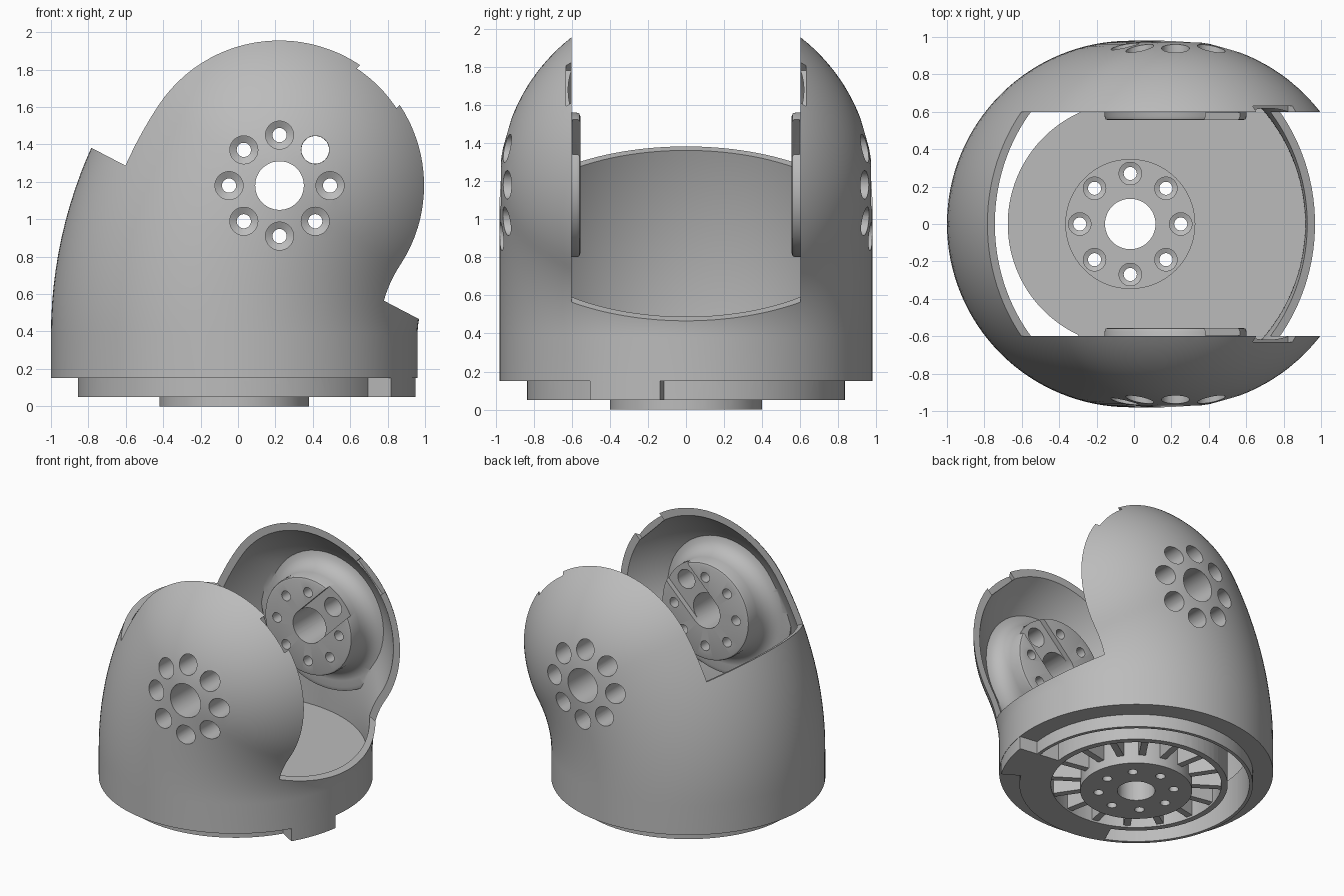
import bpy, bmesh
from math import sin, cos, pi, radians
from mathutils import Matrix, Vector

cube = bpy.data.objects.get("Cube")
if cube:
    bpy.data.objects.remove(cube, do_unlink=True)

AX = -0.02                      # base axis
RADIUS, WALL = 0.98, 0.045      # tube radius and wall thickness
BEND, TILT, BEND_Z = 1.455, radians(33.4), 0.38
HUB = Vector((0.222, 0, 1.18))  # joint centre
FLOOR = 0.36
BOLTS = [i * pi / 4 for i in range(8)]

grey = bpy.data.materials.new("satin_grey")
grey.use_nodes = True
COLOUR = (0.5, 0.5, 0.5, 1)
grey.diffuse_color = COLOUR
grey.node_tree.nodes["Principled BSDF"].inputs["Base Color"].default_value = COLOUR


def finish(bm, name):
    bmesh.ops.recalc_face_normals(bm, faces=bm.faces)
    mesh = bpy.data.meshes.new(name)
    bm.to_mesh(mesh)
    bm.free()
    mesh.materials.append(grey)
    obj = bpy.data.objects.new(name, mesh)
    bpy.context.collection.objects.link(obj)
    return obj


def combine(target, tool, mode):
    """Apply a boolean, with a second solver if the first leaves the mesh as it was."""
    bpy.context.view_layer.objects.active = target
    before = len(target.data.vertices)
    for solver in ('MANIFOLD', 'EXACT'):
        mod = target.modifiers.new(mode, 'BOOLEAN')
        mod.operation, mod.object, mod.solver = mode, tool, solver
        try:
            bpy.ops.object.modifier_apply(modifier=mod.name)
        except RuntimeError:
            target.modifiers.clear()
        if len(target.data.vertices) != before:
            break
    bpy.data.objects.remove(tool, do_unlink=True)


def bridge(bm, rings):
    """Skin closed rings; a ring of one vertex is a pole."""
    for a, b in zip(rings, rings[1:]):
        n = max(len(a), len(b))
        for i in range(n):
            j = (i + 1) % n
            quad = [a[i % len(a)], a[j % len(a)], b[j % len(b)], b[i % len(b)]]
            bm.faces.new(list(dict.fromkeys(quad)))


def lathe(bm, profile, place, n=48):
    rings = []
    for r, h in profile:
        pts = [(r * cos(2 * pi * i / n), r * sin(2 * pi * i / n), h) for i in range(n)]
        rings.append([bm.verts.new(place @ Vector(p)) for p in (pts if r else pts[:1])])
    bridge(bm, rings)


def cylinder(bm, r, z0, z1, place, n=48):
    lathe(bm, [(0, z0), (r, z0), (r, z1), (0, z1)], place, n)


def box(bm, lo, hi, place):
    lo, hi = Vector(lo), Vector(hi)
    scale = Matrix.Diagonal((*(hi - lo), 1))
    bmesh.ops.create_cube(bm, size=1, matrix=place @ Matrix.Translation((lo + hi) / 2) @ scale)


def sector(bm, r0, r1, a0, a1, z0, z1, n=48):
    """Ring segment around the base axis."""
    angles = [radians(a0 + (a1 - a0) * i / n) for i in range(n + 1)]
    loops = []
    for a in angles:
        corners = [(r0, z0), (r1, z0), (r1, z1), (r0, z1)]
        loops.append([bm.verts.new((AX + r * cos(a), r * sin(a), z)) for r, z in corners])
    bridge(bm, loops)
    bm.faces.new(loops[0])
    bm.faces.new(loops[-1])


def bent_dome(radius, bottom, n=128):
    """Upright tube bent towards +x and closed by a hemisphere."""
    bm = bmesh.new()
    sections = [(0, 0, bottom - BEND_Z)]
    sections += [(TILT * i / 16, 0, 0) for i in range(17)]
    sections += [(TILT, pi / 2 * i / 28, 0) for i in range(1, 29)]
    rings = [[bm.verts.new((AX, 0, bottom))]]
    for bend, lift, drop in sections:
        side = Vector((cos(bend), 0, -sin(bend)))
        up = Vector((sin(bend), 0, cos(bend)))
        mid = Vector((AX + BEND * (1 - cos(bend)), 0, BEND_Z + BEND * sin(bend) + drop))
        mid += up * radius * sin(lift)
        r = radius * cos(lift)
        count = 1 if r < 0.001 else n
        rings.append([bm.verts.new(mid + side * r * cos(2 * pi * i / n)
                                   + Vector((0, r * sin(2 * pi * i / n), 0)))
                      for i in range(count)])
    bridge(bm, rings)
    return bm


base = Matrix.Translation((AX, 0, 0))
joint = Matrix.Translation(HUB)
diagonal = joint @ Matrix.Rotation(-pi / 4, 4, 'Y')

# Outer shell, hollowed above the floor
body = finish(bent_dome(RADIUS, 0.15), "joint_housing")
combine(body, finish(bent_dome(RADIUS - WALL, FLOOR), "cavity"), 'DIFFERENCE')

# Tilted slot between the two ears
bm = bmesh.new()
box(bm, (-2, -0.6, 0), (2, 0.6, 2),
    Matrix.Translation((0.09, 0, 0.925)) @ Matrix.Rotation(radians(27.6), 4, 'Y'))
combine(body, finish(bm, "slot"), 'DIFFERENCE')

# Flared bosses inside the ears, trimmed to the outer surface
boss = [(0, 0.555), (0.36, 0.555), (0.374, 0.56), (0.38, 0.575), (0.38, 0.66),
        (0.39, 0.71), (0.415, 0.755), (0.455, 0.785), (0.5, 0.795), (0.55, 0.79),
        (0.58, 0.8), (0.58, 1.1), (0, 1.1)]
for s in (1, -1):
    bm = bmesh.new()
    lathe(bm, boss, joint @ Matrix.Rotation(-s * pi / 2, 4, 'X'), 96)
    ear_boss = finish(bm, "ear_boss")
    combine(ear_boss, finish(bent_dome(RADIUS - 0.01, 0.2), "boss_limit"), 'INTERSECT')
    combine(body, ear_boss, 'UNION')

# Channel on each boss face and notch in each ear rim
bm = bmesh.new()
for s in (1, -1):
    lo, hi = sorted((s * 0.5, s * 0.595))
    box(bm, (0, lo, -0.13), (0.45, hi, 0.13), diagonal)
    lo, hi = sorted((s * 0.55, s * 0.63))
    box(bm, (0.7, lo, -0.15), (0.9, hi, 0.15), diagonal)
combine(body, finish(bm, "channels"), 'DIFFERENCE')

# Ear holes: central bore and counterbored bolts, one fully open
for s in (1, -1):
    bm = bmesh.new()
    turn = Matrix.Rotation(-s * pi / 2, 4, 'X')
    cylinder(bm, 0.13, 0.4, 1.2, joint @ turn)
    for i, a in enumerate(BOLTS):
        spot = Matrix.Translation(HUB + Vector((cos(a), 0, sin(a))) * 0.27) @ turn
        r = 0.074 if i == 1 else 0.038
        lathe(bm, [(0, 0.4), (r, 0.4), (r, 0.68), (0.075, 0.7), (0.075, 1.2), (0, 1.2)],
              spot, 32)
    combine(body, finish(bm, "ear_holes"), 'DIFFERENCE')

# Lower ring and stop tab
bm = bmesh.new()
cylinder(bm, 0.835, 0.05, 0.25, base, 128)
combine(body, finish(bm, "lower_ring"), 'UNION')
bm = bmesh.new()
sector(bm, 0.7, 0.978, -31, -8, 0.05, 0.25, 12)
combine(body, finish(bm, "stop_tab"), 'UNION')

# Underside recess with hub and radial ribs
bm = bmesh.new()
cylinder(bm, 0.61, -0.1, 0.3, base, 96)
combine(body, finish(bm, "recess"), 'DIFFERENCE')
bm = bmesh.new()
for i in range(16):
    box(bm, (0.38, -0.025, 0.065), (0.63, 0.025, 0.32),
        base @ Matrix.Rotation(2 * pi * (i + 0.5) / 16, 4, 'Z'))
combine(body, finish(bm, "ribs"), 'UNION')
bm = bmesh.new()
cylinder(bm, 0.4, 0, 0.325, base, 96)
combine(body, finish(bm, "base_hub"), 'UNION')

# Curved cable slot, open to the cavity on the far side
for a0, a1, top in ((-8, 246, 0.29), (105, 245, 0.5)):
    bm = bmesh.new()
    sector(bm, 0.655, 0.81, a0, a1, -0.1, top)
    combine(body, finish(bm, "cable_slot"), 'DIFFERENCE')

# Floor seat, bore and bolt holes
bm = bmesh.new()
cylinder(bm, 0.345, FLOOR - 0.015, FLOOR + 0.05, base, 64)
combine(body, finish(bm, "seat"), 'DIFFERENCE')
bm = bmesh.new()
cylinder(bm, 0.135, -0.1, 0.6, base)
for a in BOLTS:
    spot = base @ Matrix.Translation((0.27 * cos(a), 0.27 * sin(a), 0))
    lathe(bm, [(0, -0.1), (0.035, -0.1), (0.035, 0.29), (0.06, 0.3), (0.06, 0.6), (0, 0.6)],
          spot, 32)
combine(body, finish(bm, "floor_holes"), 'DIFFERENCE')

# Smooth shading with crisp edges
bpy.ops.object.select_all(action='DESELECT')
body.select_set(True)
bpy.context.view_layer.objects.active = body
bpy.ops.object.shade_smooth_by_angle(angle=radians(30))
